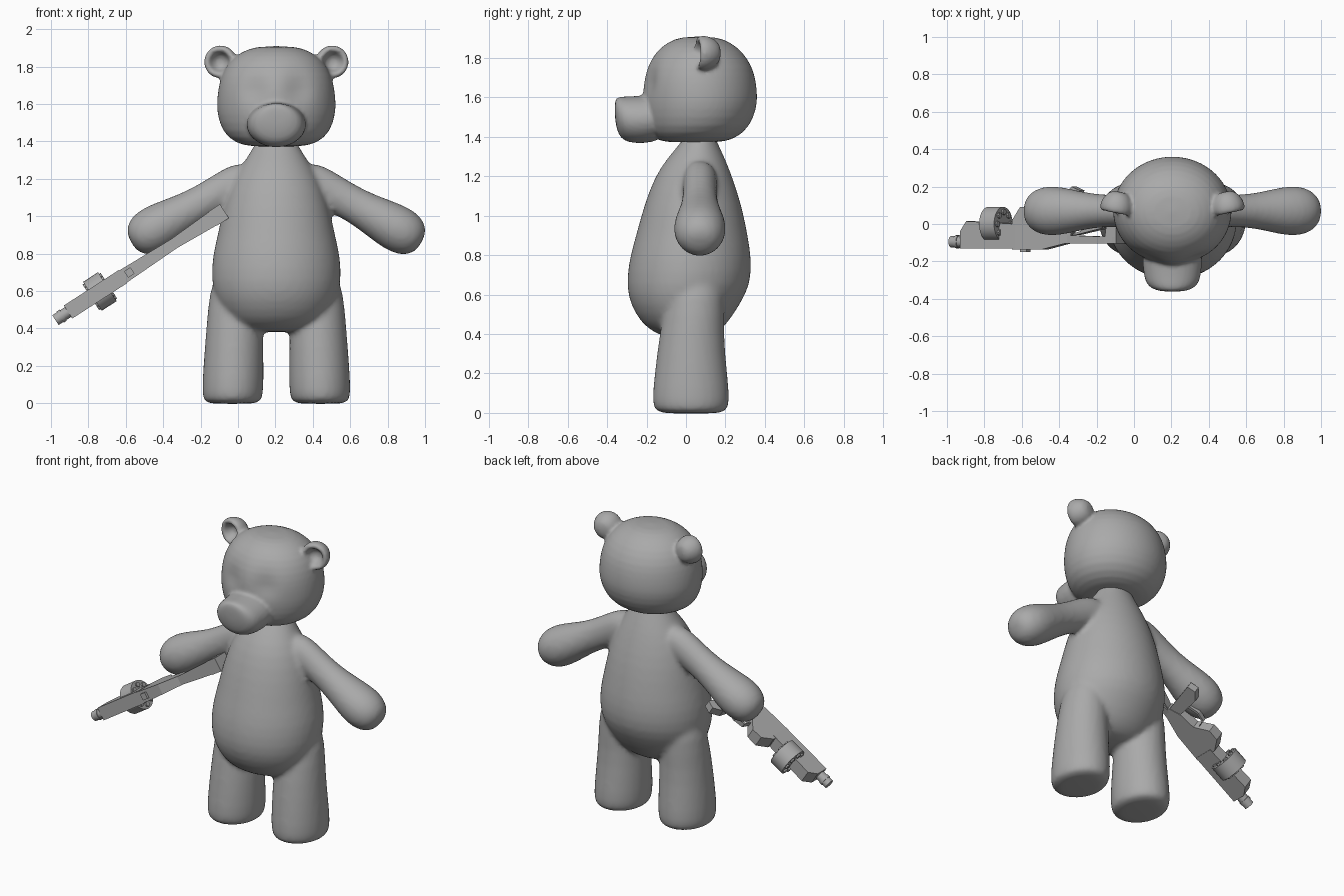
import bpy, bmesh, math
from mathutils import Matrix, Vector

cube = bpy.data.objects.get("Cube")
if cube:
    bpy.data.objects.remove(cube, do_unlink=True)

GREY = (0.4, 0.4, 0.4, 1.0)
grey = bpy.data.materials.new("plain_grey")
grey.use_nodes = True
grey.diffuse_color = GREY
grey.node_tree.nodes["Principled BSDF"].inputs["Base Color"].default_value = GREY

CX = 0.205  # centre line of the bear


def finish(name, bm, matrix=None):
    bmesh.ops.recalc_face_normals(bm, faces=bm.faces)
    mesh = bpy.data.meshes.new(name)
    bm.to_mesh(mesh)
    bm.free()
    mesh.materials.append(grey)
    ob = bpy.data.objects.new(name, mesh)
    bpy.context.collection.objects.link(ob)
    if matrix:
        ob.matrix_world = matrix
    return ob


def loft(bm, rings, matrix=Matrix(), n=28):
    """Closed skin over elliptical rings (height, cx, cy, rx, ry)."""
    loops = []
    for h, cx, cy, rx, ry in rings:
        angles = [2 * math.pi * i / n for i in range(n)]
        loops.append([bm.verts.new(matrix @ Vector(
            (cx + rx * math.cos(a), cy + ry * math.sin(a), h))) for a in angles])
    for a, b in zip(loops, loops[1:]):
        for i in range(n):
            j = (i + 1) % n
            bm.faces.new((a[i], a[j], b[j], b[i]))
    bm.faces.new(loops[0][::-1])
    bm.faces.new(loops[-1])


def span(rows, cx=0):
    """Turn (height, low, high, half width) rows into loft rings."""
    return [(h, cx, (lo + hi) / 2, w, (hi - lo) / 2) for h, lo, hi, w in rows]


def soften(ob, voxel, smooth):
    """Blend overlapping volumes into one smooth skin."""
    ob.modifiers.new("round", "SUBSURF").levels = 1
    ob.modifiers["round"].render_levels = 1
    mod = ob.modifiers.new("blend", "REMESH")
    mod.mode = "VOXEL"
    mod.voxel_size = voxel
    mod.use_smooth_shade = True
    mod = ob.modifiers.new("relax", "SMOOTH")
    mod.factor = 0.5
    mod.iterations = smooth


# Body: torso, legs and arms
bm = bmesh.new()
loft(bm, span([
    (.38, -.08, .10, .12), (.40, -.15, .15, .20), (.45, -.225, .21, .27),
    (.55, -.285, .275, .325), (.65, -.305, .33, .35), (.78, -.29, .335, .345),
    (.90, -.255, .315, .315), (1.05, -.215, .285, .285), (1.2, -.16, .235, .235),
    (1.3, -.09, .195, .165), (1.4, 0, .145, .105), (1.46, .02, .13, .08)]))
for side in (-1, 1):
    leg = [(-.004, -.11, .16, .12), (.008, -.155, .205, .152), (.05, -.175, .225, .166),
           (.2, -.16, .21, .162), (.4, -.135, .19, .152), (.6, -.1, .2, .142),
           (.72, -.05, .17, .1)]
    loft(bm, [(h, side * (.235 - .03 * h), cy, w, d)
              for h, _, cy, w, d in span(leg)])
    arm = [(0, .08, .08), (.1, .105, .09), (.2, .1, .085), (.35, .093, .09),
           (.48, .112, .117), (.6, .13, .138), (.68, .118, .122),
           (.73, .085, .09), (.752, .04, .04)]
    turn = (Matrix.Translation((side * .12, .07, 1.225))
            @ Matrix.Rotation(side * math.radians(119), 4, "Y"))
    loft(bm, [(d, 0, 0, a, b) for d, a, b in arm], turn)
body = finish("body", bm, Matrix.Translation((CX, 0, 0)))
soften(body, .016, 5)

# Head: skull with shallow eye sockets, snout and cupped ears
bm = bmesh.new()
loft(bm, span([
    (1.37, -.10, .17, .13), (1.39, -.165, .25, .22), (1.45, -.205, .325, .29),
    (1.55, -.22, .36, .318), (1.61, -.22, .362, .318), (1.67, -.218, .357, .313),
    (1.75, -.20, .34, .297), (1.83, -.155, .29, .253), (1.88, -.095, .225, .185),
    (1.91, -.02, .15, .1)]), n=40)
for v in bm.verts:
    if v.co.y < 0:
        reach = math.hypot(abs(v.co.x) - .12, v.co.z - 1.68)
        v.co.y += .035 * math.exp(-(reach / .06) ** 2)

forward = Matrix.Rotation(math.pi / 2, 4, "X")
loft(bm, span([
    (.10, 1.38, 1.62, .17), (.22, 1.365, 1.61, .158), (.29, 1.37, 1.605, .152),
    (.33, 1.39, 1.605, .132), (.35, 1.43, 1.60, .1), (.362, 1.50, 1.585, .055)]),
    forward)
ear = [(-.07, .03), (-.055, .06), (-.015, .085), (.03, .092), (.055, .076),
       (.045, .055), (.01, .045), (-.01, .02)]
for side in (-1, 1):
    place = (Matrix.Translation((side * .295, .105, 1.825))
             @ Matrix.Rotation(side * math.radians(12), 4, "Z") @ forward)
    loft(bm, [(h, 0, 0, r, r) for h, r in ear], place)
head = finish("head", bm, Matrix.Translation((CX, 0, 0)))
soften(head, .011, 3)

# Gun frame: local x runs from muzzle to stock, local -y is the gun's top
GUN = (Matrix.Translation((-.976, 0, .444))
       @ Matrix.Rotation(-math.atan2(.542, .84), 4, "Y"))


def prism(name, outline, width, end_width=None):
    """Side outline extruded across the gun, optionally tapering along it."""
    bm = bmesh.new()
    x0 = min(p[0] for p in outline)
    x1 = max(p[0] for p in outline)
    end = end_width or width
    sides = []
    for s in (-.5, .5):
        sides.append([bm.verts.new(
            (x, y, s * (width + (end - width) * (x - x0) / (x1 - x0))))
            for x, y in outline])
    a, b = sides
    bm.faces.new(a[::-1])
    bm.faces.new(b)
    for i in range(len(a)):
        j = (i + 1) % len(a)
        bm.faces.new((a[i], a[j], b[j], b[i]))
    return finish(name, bm, GUN)


def tube(name, start, end, radius, y, z=0, n=16):
    bm = bmesh.new()
    along = Matrix.Rotation(math.pi / 2, 4, "Y")
    loft(bm, [(start, -z, y, radius, radius), (end, -z, y, radius, radius)], along, n)
    return finish(name, bm, GUN)


def box(name, x0, x1, y0, y1, width):
    return prism(name, [(x0, y0), (x1, y0), (x1, y1), (x0, y1)], width)


tube("muzzle", 0, .1, .031, -.095)
tube("muzzle_collar", .03, .05, .035, -.095)
prism("barrel_shroud", [(.08, -.13), (.43, -.13), (.43, 0), (.12, .015), (.08, -.04)], .083)
tube("drum", .235, .33, .092, .0, n=24)
for i in range(8):
    a = i * math.pi / 4
    tube("drum_stud", .225, .34, .016, .065 * math.sin(a), .065 * math.cos(a), 8)

# Receiver, sight, grip, trigger guard and stock
prism("receiver", [(.41, -.135), (.6, -.135), (.76, -.1), (.78, -.05), (.7, -.005),
                   (.6, .01), (.53, .09), (.46, .09), (.41, .02)], .078, .056)
box("rear_sight", .45, .49, -.15, -.13, .04)
prism("grip", [(.7, -.04), (.77, -.05), (.83, .18), (.78, .2), (.73, .15)], .05)
guard = [(.57, .0), (.59, .07), (.65, .085), (.72, .06)]
for (xa, ya), (xb, yb) in zip(guard, guard[1:]):
    prism("trigger_guard", [(xa, ya), (xb, yb), (xb + .012, yb + .014),
                            (xa + .004, ya + .016)], .03)
prism("stock_upper", [(.74, -.105), (1.07, -.105), (1.07, -.07), (.74, -.06)], .056, .09)
prism("stock_lower", [(.76, -.06), (.8, -.06), (1.04, -.01), (1.04, .02)], .045, .08)
prism("stock_butt", [(1.0, -.105), (1.075, -.105), (1.075, .05), (1.02, .05)], .088)

for ob in bpy.context.scene.objects:
    ob.select_set(ob.type == "MESH" and ob.name.startswith(("muzzle", "drum")))
bpy.context.view_layer.objects.active = bpy.data.objects["muzzle"]
bpy.ops.object.shade_smooth_by_angle(angle=math.radians(35))
